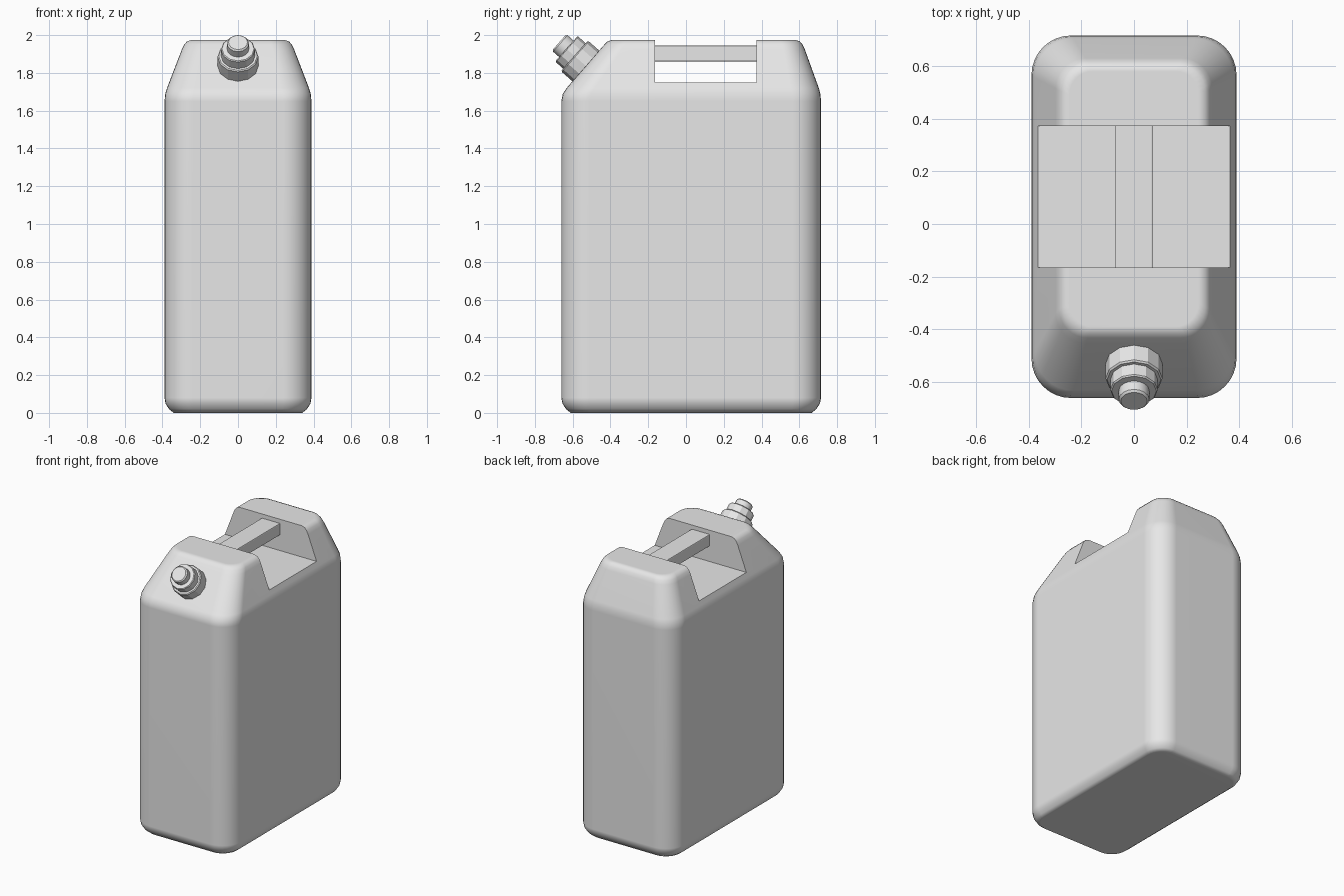
import bpy, bmesh, math
from mathutils import Vector

cube = bpy.data.objects.get("Cube")
if cube:
    bpy.data.objects.remove(cube, do_unlink=True)

grey = bpy.data.materials.new("light grey plastic")
grey.use_nodes = True
grey.diffuse_color = (0.8, 0.8, 0.8, 1)
grey.node_tree.nodes["Principled BSDF"].inputs["Base Color"].default_value = (0.8, 0.8, 0.8, 1)


def loft(name, rings):
    """Skin a list of equal closed rings and cap both ends."""
    bm = bmesh.new()
    loops = [[bm.verts.new(p) for p in ring] for ring in rings]
    n = len(loops[0])
    for low, high in zip(loops, loops[1:]):
        for i in range(n):
            j = (i + 1) % n
            bm.faces.new((low[i], low[j], high[j], high[i]))
    bm.faces.new(loops[0][::-1])
    bm.faces.new(loops[-1])
    bmesh.ops.recalc_face_normals(bm, faces=bm.faces)
    mesh = bpy.data.meshes.new(name)
    bm.to_mesh(mesh)
    bm.free()
    mesh.materials.append(grey)
    obj = bpy.data.objects.new(name, mesh)
    bpy.context.collection.objects.link(obj)
    return obj


def rounded_ring(z, half_x, front, back, radius, steps=8):
    """Rounded rectangle outline at height z."""
    ring = []
    corners = [(1, back), (-1, back), (-1, front), (1, front)]
    for k, (side, y) in enumerate(corners):
        cx = side * (half_x - radius)
        cy = y - radius if y == back else y + radius
        for s in range(steps + 1):
            a = math.pi / 2 * (k + s / steps)
            ring.append((cx + radius * math.cos(a), cy + radius * math.sin(a), z))
    return ring


def box(name, low, high):
    (x0, y0, z0), (x1, y1, z1) = low, high
    rings = [[(x0, y0, z), (x1, y0, z), (x1, y1, z), (x0, y1, z)] for z in (z0, z1)]
    return loft(name, rings)


def shade(obj, degrees):
    bpy.ops.object.select_all(action="DESELECT")
    obj.select_set(True)
    bpy.context.view_layer.objects.active = obj
    bpy.ops.object.shade_smooth_by_angle(angle=math.radians(degrees))


# Body: height, half width, front, back, corner radius
sections = [
    (0.0, 0.34, -0.61, 0.665, 0.11),
    (0.02, 0.365, -0.635, 0.69, 0.13),
    (0.05, 0.384, -0.654, 0.709, 0.145),
    (0.08, 0.389, -0.66, 0.715, 0.15),
    (1.65, 0.389, -0.66, 0.715, 0.15),
    (1.69, 0.385, -0.652, 0.711, 0.15),
    (1.72, 0.376, -0.632, 0.703, 0.148),
    (1.925, 0.297, -0.454, 0.629, 0.115),
    (1.95, 0.285, -0.432, 0.617, 0.11),
    (1.967, 0.27, -0.415, 0.602, 0.10),
    (1.975, 0.245, -0.39, 0.58, 0.09),
]
body = loft("body", [rounded_ring(*s) for s in sections])

# Grip recess cut across the top
cutter = box("recess_cutter", (-0.6, -0.165, 1.75), (0.6, 0.372, 2.2))
cutter.hide_render = True
cut = body.modifiers.new("grip recess", "BOOLEAN")
cut.operation = "DIFFERENCE"
cut.solver = "EXACT"
cut.object = cutter
bpy.context.view_layer.objects.active = body
bpy.ops.object.modifier_apply(modifier=cut.name)
bpy.data.objects.remove(cutter, do_unlink=True)
shade(body, 40)
weighted = body.modifiers.new("even shading", "WEIGHTED_NORMAL")
weighted.keep_sharp = True

# Handle bar bridging the recess
handle = box("handle", (-0.073, -0.175, 1.86), (0.073, 0.382, 1.945))
edge = handle.modifiers.new("soft edges", "BEVEL")
edge.width = 0.006
edge.segments = 2

# Stepped spout and cap, square to the front slope
axis = Vector((0, -0.75, 0.66)).normalized()
up = Vector((0, 0.66, 0.75)).normalized()
base = Vector((0, -0.535, 1.841))


def turned(name, profile, sides=12):
    rings = []
    for dist, radius in profile:
        ring = []
        for i in range(sides):
            a = 2 * math.pi * i / sides
            ring.append(base + axis * dist + radius * (Vector((1, 0, 0)) * math.sin(a) + up * math.cos(a)))
        rings.append(ring)
    return loft(name, rings)


turned("spout_collar", [(-0.04, 0.108), (0.068, 0.108), (0.074, 0.102)])
turned("spout_cap", [(0.06, 0.09), (0.126, 0.09), (0.131, 0.085)])
tip = turned("cap_tip", [(0.12, 0.058), (0.174, 0.058), (0.182, 0.05)], 16)
shade(tip, 30)
